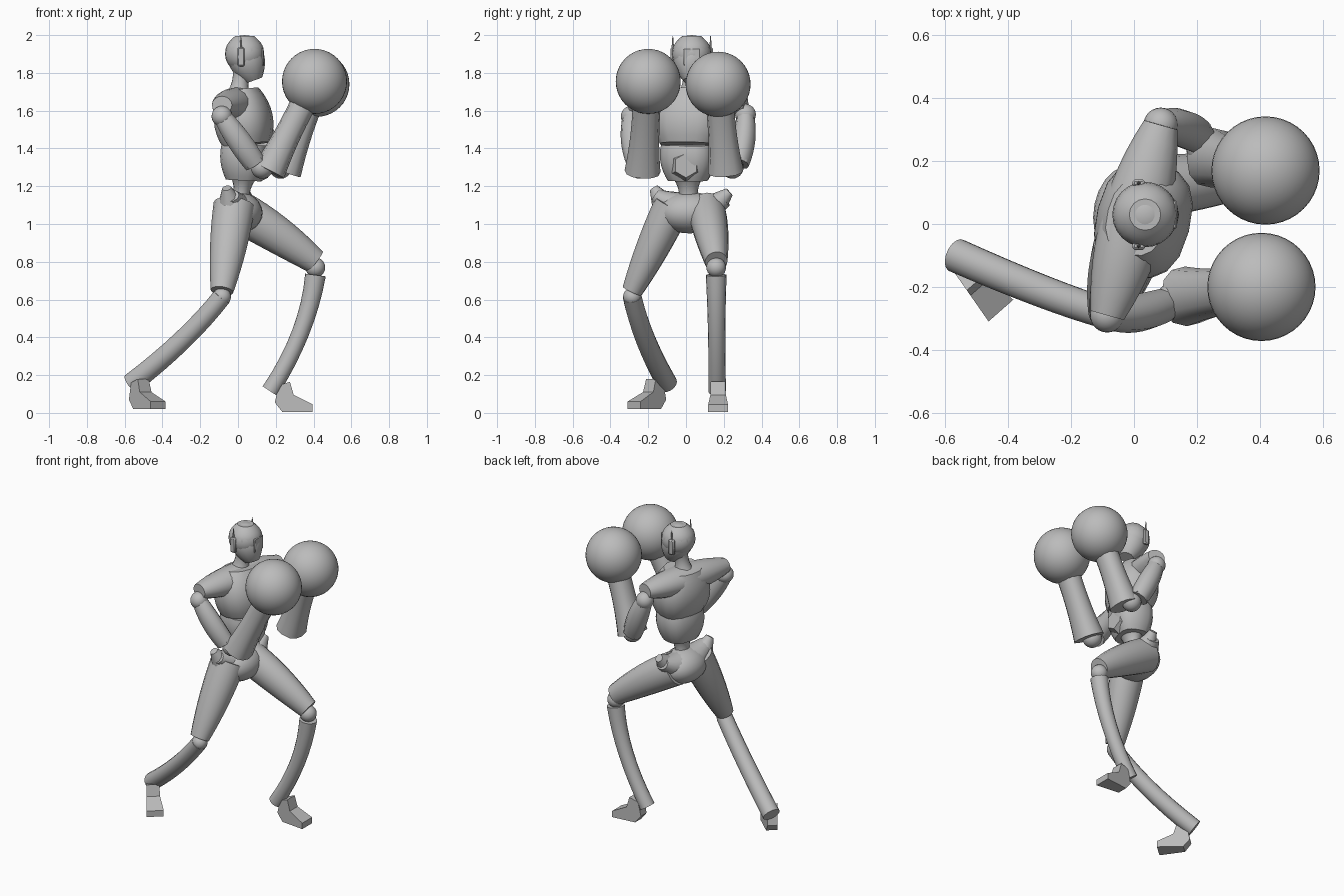
import bpy, bmesh, math
from mathutils import Vector, Matrix

cube = bpy.data.objects.get("Cube")
if cube:
    bpy.data.objects.remove(cube, do_unlink=True)

grey = bpy.data.materials.new("plain grey")
grey.use_nodes = True
colour = (0.5, 0.5, 0.5, 1)
grey.diffuse_color = colour
grey.node_tree.nodes["Principled BSDF"].inputs["Base Color"].default_value = colour

across_body = Vector((0, 1, 0))
along_body = Vector((1, 0, 0))
upright = Vector((0, 0, 1))
parts = []


def finish(name, bm):
    """Turn a bmesh into a named grey object."""
    bmesh.ops.recalc_face_normals(bm, faces=bm.faces)
    mesh = bpy.data.meshes.new(name)
    bm.to_mesh(mesh)
    bm.free()
    mesh.materials.append(grey)
    part = bpy.data.objects.new(name, mesh)
    bpy.context.collection.objects.link(part)
    parts.append(part)


def tube(name, start, end, first, last, bulge=0, flat=1, bend=(0, 0, 0),
         side=across_body, sides=16, power=1, steps=8):
    """Loft rounded rings from start to end; bulge and bend peak halfway."""
    bm = bmesh.new()
    start, end, bend = Vector(start), Vector(end), Vector(bend)
    rings = []
    for step in range(steps + 1):
        t = step / steps
        hump = 4 * t * (1 - t)
        centre = start.lerp(end, t) + bend * hump
        radius = first + (last - first) * t + bulge * hump
        tangent = (end - start + bend * (4 - 8 * t)).normalized()
        width = (side - tangent * side.dot(tangent)).normalized()
        depth = tangent.cross(width) * flat
        ring = []
        for k in range(sides):
            angle = math.tau * k / sides
            c, s = [math.copysign(abs(wave) ** power, wave)
                    for wave in (math.cos(angle), math.sin(angle))]
            ring.append(bm.verts.new(centre + (width * c + depth * s) * radius))
        rings.append(ring)
    for low, high in zip(rings, rings[1:]):
        for k in range(sides):
            n = (k + 1) % sides
            bm.faces.new((low[k], low[n], high[n], high[k]))
    bm.faces.new(rings[0])
    bm.faces.new(rings[-1])
    finish(name, bm)


def ball(name, centre, radii, detail=12):
    """Sphere or ellipsoid; radii is one number or one for each axis."""
    size = Vector(radii) if isinstance(radii, tuple) else Vector((radii, radii, radii))
    bm = bmesh.new()
    bmesh.ops.create_uvsphere(bm, u_segments=detail * 2, v_segments=detail, radius=1,
                              matrix=Matrix.LocRotScale(Vector(centre), None, size))
    finish(name, bm)


def box(name, centre, size):
    """Box with chamfered edges."""
    bm = bmesh.new()
    bmesh.ops.create_cube(bm, size=1, matrix=Matrix.LocRotScale(centre, None, Vector(size)))
    bmesh.ops.bevel(bm, geom=bm.edges[:], offset=min(size) * 0.3, segments=1, affect='EDGES')
    finish(name, bm)


def foot(name, heel, heading):
    """Wedge foot that gets wider from the heel to the toe."""
    outline = [(0, 0.06), (0.04, 0.01), (0.2, 0.01), (0.2, 0.05),
               (0.1, 0.1), (0.08, 0.17), (0.02, 0.15)]
    bm = bmesh.new()
    turn = Matrix.Translation(heel) @ Matrix.Rotation(heading, 4, 'Z')
    left, right = [[bm.verts.new(turn @ Vector((forward, s * (0.03 + forward / 9), height)))
                    for forward, height in outline] for s in (1, -1)]
    bm.faces.new(left)
    bm.faces.new(reversed(right))
    for i in range(len(outline)):
        bm.faces.new((left[i - 1], right[i - 1], right[i], left[i]))
    finish(name, bm)


# Head with jaw, visor, ear pieces and aerials
head = Vector((0.035, 0.03, 1.9))
ball("head", head, (0.104, 0.104, 0.1))
tube("jaw", head + Vector((0.05, 0, -0.14)), head, 0.045, 0.095, bulge=0.018)
tube("crown", head, head + upright * 0.095, 0.1, 0.05, bulge=0.018)
box("visor", head + Vector((0.094, 0, -0.015)), (0.014, 0.09, 0.09))
for label, s in (("left", 1), ("right", -1)):
    ear = head + Vector((-0.02, s * 0.1, -0.015))
    box(label + "_ear_piece", ear, (0.04, 0.024, 0.1))
    tube(label + "_aerial", ear, ear + upright * 0.11, 0.01, 0.002, sides=6)
tube("neck", (0, 0.02, 1.66), (0.02, 0.03, 1.82), 0.08, 0.05, bulge=-0.02)

# Torso, turned a little towards its right
twist = Vector((0.26, 1, 0)).normalized()
tube("chest", (0.045, 0.01, 1.42), (0.01, 0.02, 1.71), 0.15, 0.12, bulge=0.05,
     flat=0.8, side=twist, power=0.8)
tube("abdomen", (0.03, 0.01, 1.23), (0.04, 0.01, 1.42), 0.105, 0.14, bulge=0.02,
     flat=0.85, side=twist, power=0.75)
tube("belly_hexagon", (0.12, 0, 1.31), (0.16, 0, 1.31), 0.085, 0.065,
     side=upright, sides=6, steps=1)
tube("waist", (0.01, 0.015, 1.08), (0.03, 0.01, 1.26), 0.07, 0.09, bulge=-0.03, flat=0.85)

# Arms: ball joints, upper arm with outer plate, flared forearm, round glove
arms = {
    "right": [(-0.085, -0.29, 1.57), (0.09, -0.26, 1.32), (0.165, -0.23, 1.28), (0.405, -0.2, 1.755)],
    "left": [(0.085, 0.315, 1.58), (0.2, 0.28, 1.32), (0.25, 0.21, 1.28), (0.418, 0.17, 1.74)],
}
shoulders = []
for label, joints in arms.items():
    shoulder, elbow, cuff, fist = map(Vector, joints)
    shoulders.append(shoulder + upright * 0.06)
    out = across_body * math.copysign(0.03, shoulder.y)
    ball(label + "_shoulder_ball", shoulder, 0.055)
    tube(label + "_upper_arm", shoulder, elbow, 0.045, 0.055, bulge=0.01, flat=1.1,
         bend=out / 3, sides=10)
    tube(label + "_arm_plate", shoulder.lerp(elbow, 0.2) + out, elbow + out / 2, 0.015, 0.03,
         flat=1.8, sides=8, power=0.6)
    ball(label + "_elbow_ball", elbow.lerp(cuff, 0.5), 0.06)
    tube(label + "_forearm", cuff, cuff.lerp(fist, 0.75), 0.095, 0.075, bulge=-0.008,
         flat=0.92, sides=12, power=0.85)
    ball(label + "_glove", fist, 0.172, detail=20)
tube("shoulder_yoke", *shoulders, 0.055, 0.055, bulge=0.05, flat=0.85, side=along_body, steps=12)

# Pelvis, saddle and hip crests
ball("pelvis", (0, 0.02, 1.06), (0.13, 0.17, 0.11))
tube("hip_saddle", (-0.04, -0.16, 1.15), (0.03, 0.21, 1.13), 0.045, 0.045, bulge=0.055,
     flat=0.85, bend=upright * -0.06, side=along_body)
tube("right_hip_crest", (-0.06, -0.17, 1.19), (-0.03, -0.09, 1.06), 0.025, 0.09, sides=10)
tube("left_hip_crest", (0.04, 0.23, 1.17), (0.03, 0.11, 1.06), 0.025, 0.09, sides=10)

# Right leg, stretched behind
knee = Vector((-0.085, -0.285, 0.615))
tube("right_thigh", (-0.02, -0.07, 1.1), knee + upright * 0.03, 0.1, 0.055, bulge=0.01, flat=1.1)
ball("right_knee_ball", knee, 0.048)
tube("right_shin", knee, (-0.565, -0.1, 0.155), 0.05, 0.055, bend=(0.03, -0.02, 0))
foot("right_foot", (-0.555, -0.125, 0.01), -0.85)

# Left leg, bent in front
knee = Vector((0.41, 0.16, 0.77))
tube("left_thigh", (0, 0.11, 1.07), knee + upright * 0.03, 0.1, 0.06, bulge=0.01, flat=1.1,
     bend=upright * 0.01)
ball("left_knee_ball", knee, 0.052)
tube("left_shin", knee - upright * 0.04, (0.17, 0.165, 0.115), 0.055, 0.047, bulge=-0.005,
     bend=along_body * 0.04)
foot("left_foot", (0.195, 0.17, -0.005), 0)

# Smooth shading that keeps the hard rims
bpy.ops.object.select_all(action='DESELECT')
for part in parts:
    part.select_set(True)
bpy.context.view_layer.objects.active = parts[0]
bpy.ops.object.shade_smooth_by_angle(angle=math.radians(40))
